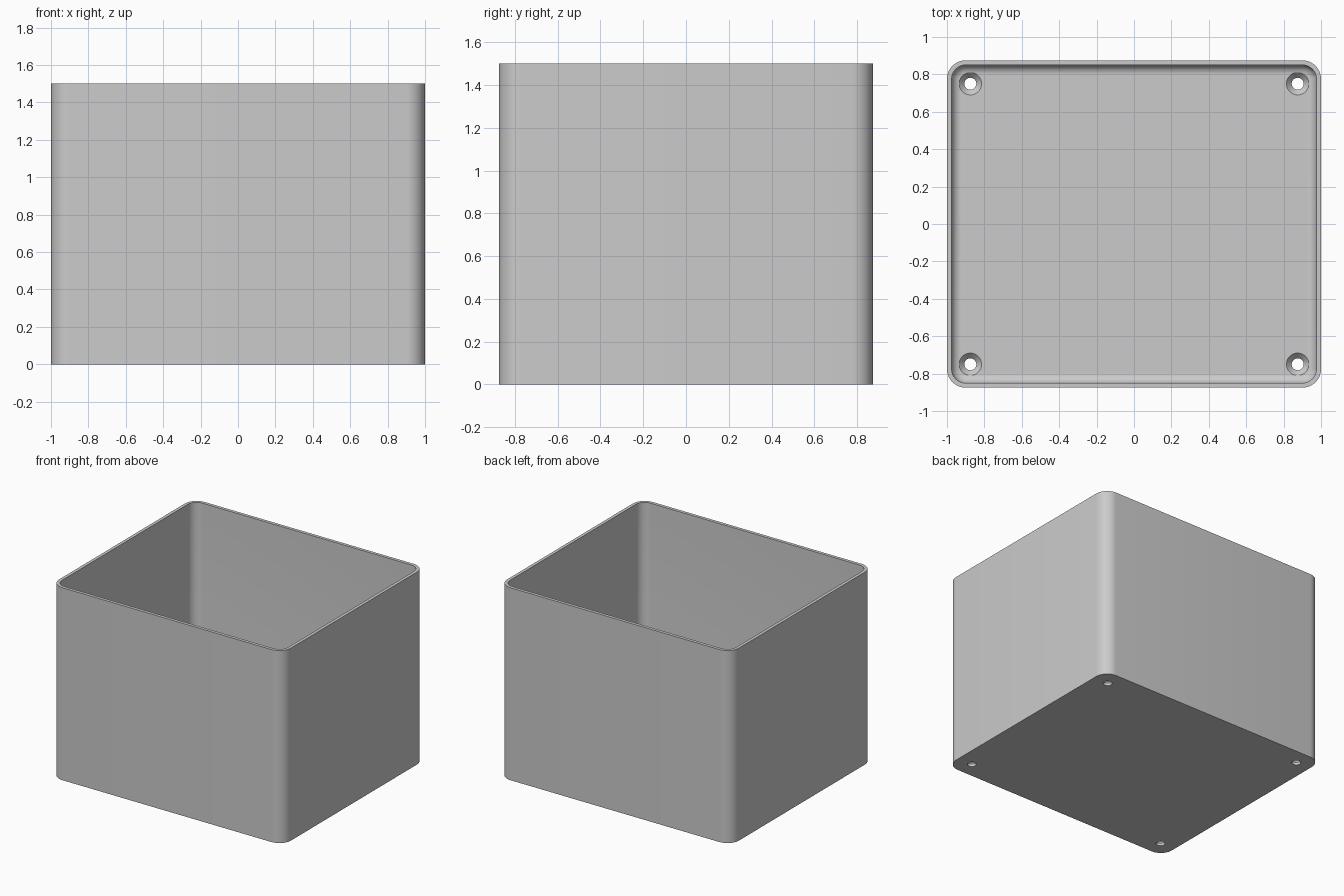
import bpy, bmesh
from math import sin, cos, pi, radians

if "Cube" in bpy.data.objects:
    bpy.data.objects.remove(bpy.data.objects["Cube"])

HX, HY, HEIGHT = 1.0, 0.875, 1.5
RADIUS, WALL, FLOOR, FILLET = 0.1, 0.025, 0.05, 0.05

grey = bpy.data.materials.new("light grey plastic")
grey.use_nodes = True
grey.diffuse_color = (0.6, 0.6, 0.6, 1)
grey.node_tree.nodes["Principled BSDF"].inputs["Base Color"].default_value = (0.6, 0.6, 0.6, 1)


def make_object(name, bm):
    bmesh.ops.recalc_face_normals(bm, faces=bm.faces[:])
    mesh = bpy.data.meshes.new(name)
    bm.to_mesh(mesh)
    bm.free()
    mesh.materials.append(grey)
    obj = bpy.data.objects.new(name, mesh)
    bpy.context.collection.objects.link(obj)
    return obj


def rounded_ring(bm, inset, z, steps=10):
    r = RADIUS - inset
    ring = []
    for k, (sx, sy) in enumerate([(1, 1), (-1, 1), (-1, -1), (1, -1)]):
        for i in range(steps + 1):
            a = (k + i / steps) * pi / 2
            ring.append(bm.verts.new((sx * (HX - RADIUS) + r * cos(a),
                                      sy * (HY - RADIUS) + r * sin(a), z)))
    return ring


def loft(bm, rings):
    for a, b in zip(rings, rings[1:]):
        for i in range(len(a)):
            j = (i + 1) % len(a)
            bm.faces.new((a[i], a[j], b[j], b[i]))
    bm.faces.new(rings[0])
    bm.faces.new(rings[-1])


# Open box: outer wall, rim, inner wall, filleted floor
section = [(0, 0), (0, HEIGHT), (WALL, HEIGHT)]
for i in range(9):
    a = i / 8 * pi / 2
    section.append((WALL + FILLET * (1 - cos(a)), FLOOR + FILLET * (1 - sin(a))))
bm = bmesh.new()
loft(bm, [rounded_ring(bm, inset, z) for inset, z in section])
box = make_object("open_box", bm)

# Countersunk screw hole cutters, one per corner
bm = bmesh.new()
for sx in (-1, 1):
    for sy in (-1, 1):
        rings = []
        for r, z in [(0.032, -0.05), (0.032, 0.02), (0.06, FLOOR), (0.06, 0.15)]:
            rings.append([bm.verts.new((sx * 0.875 + r * cos(t * pi / 16),
                                        sy * 0.75 + r * sin(t * pi / 16), z))
                          for t in range(32)])
        loft(bm, rings)
cutter = make_object("screw_hole_cutter", bm)
cutter.hide_render = True
cutter.hide_set(True)

holes = box.modifiers.new("screw_holes", 'BOOLEAN')
holes.operation = 'DIFFERENCE'
holes.solver = 'EXACT'
holes.object = cutter

# Bake the holes, drop the cutter, then smooth the rounded corners
bpy.context.view_layer.objects.active = box
box.select_set(True)
bpy.ops.object.modifier_apply(modifier=holes.name)
bpy.data.objects.remove(cutter)
bpy.ops.object.shade_smooth_by_angle(angle=radians(30))
